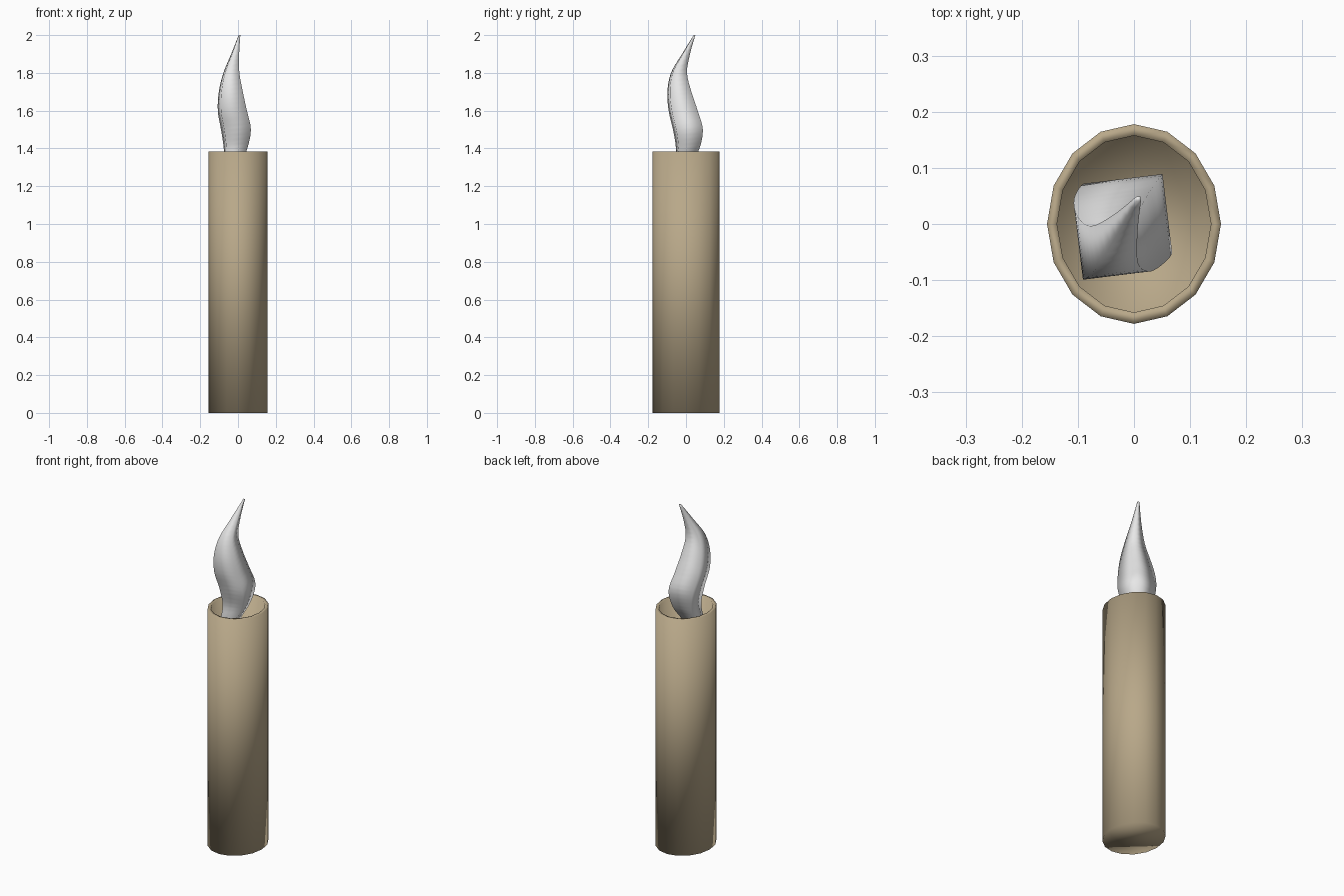
import bpy
import bmesh
from math import cos, sin, pi, sqrt, radians
from mathutils import Vector

default = bpy.data.objects.get("Cube")
if default:
    bpy.data.objects.remove(default, do_unlink=True)


def make_material(name, color):
    mat = bpy.data.materials.new(name)
    mat.use_nodes = True
    mat.diffuse_color = color
    mat.node_tree.nodes["Principled BSDF"].inputs["Base Color"].default_value = color
    return mat


def ring(center, rx, ry, sides, turn=0.0):
    """Points of one horizontal cross-section."""
    angles = [turn + 2 * pi * i / sides for i in range(sides)]
    return [center + Vector((rx * cos(a), ry * sin(a), 0)) for a in angles]


def loft(name, rings, material):
    """Skin a stack of rings and cap both ends."""
    bm = bmesh.new()
    loops = [[bm.verts.new(p) for p in r] for r in rings]
    for low, high in zip(loops, loops[1:]):
        for i in range(len(low)):
            j = (i + 1) % len(low)
            bm.faces.new((low[i], low[j], high[j], high[i]))
    bm.faces.new(list(reversed(loops[0])))
    bm.faces.new(loops[-1])
    bmesh.ops.recalc_face_normals(bm, faces=bm.faces)
    for face in bm.faces:
        face.smooth = True
    mesh = bpy.data.meshes.new(name)
    bm.to_mesh(mesh)
    bm.free()
    mesh.materials.append(material)
    obj = bpy.data.objects.new(name, mesh)
    bpy.context.collection.objects.link(obj)
    return obj


def spline(points, steps):
    """Smooth curve through all points."""
    pts = [points[0]] + points + [points[-1]]
    out = []
    for a, b, c, d in zip(pts, pts[1:], pts[2:], pts[3:]):
        for s in range(steps):
            t = s / steps
            out.append(b + (c - a) * (t / 2)
                       + (a * 2 - b * 5 + c * 4 - d) * (t * t / 2)
                       + (b * 3 - a - c * 3 + d) * (t ** 3 / 2))
    return out + [points[-1]]


wax = make_material("tan wax", (0.48, 0.39, 0.25, 1))
white = make_material("flame white", (0.8, 0.8, 0.8, 1))

# Hollow-topped oval candle body: outer wall, rim, inner wall, floor
RX, RY, TOP, FLOOR, INNER = 0.155, 0.178, 1.385, 1.25, 0.885
profile = [(0, 1), (TOP, 1), (TOP, INNER), (FLOOR, INNER)]
loft("candle_body",
     [ring(Vector((0, 0, z)), RX * k, RY * k, 16) for z, k in profile], wax)

# Square-section flame swept along an S-curve: centre x, y, z and half width
flame_path = [
    (-0.04, -0.03, 1.25, 0.03),
    (-0.03, -0.018, 1.32, 0.042),
    (-0.013, 0.009, 1.4, 0.056),
    (-0.011, 0.01, 1.5, 0.071),
    (-0.03, -0.015, 1.6, 0.069),
    (-0.038, -0.035, 1.7, 0.057),
    (-0.035, -0.037, 1.8, 0.038),
    (-0.015, 0, 1.9, 0.019),
    (0.008, 0.045, 2, 0.004),
]
sections = spline([Vector(p) for p in flame_path], 4)
loft("flame",
     [ring(s.to_3d(), s.w * sqrt(2), s.w * sqrt(2), 4, radians(52)) for s in sections],
     white)
